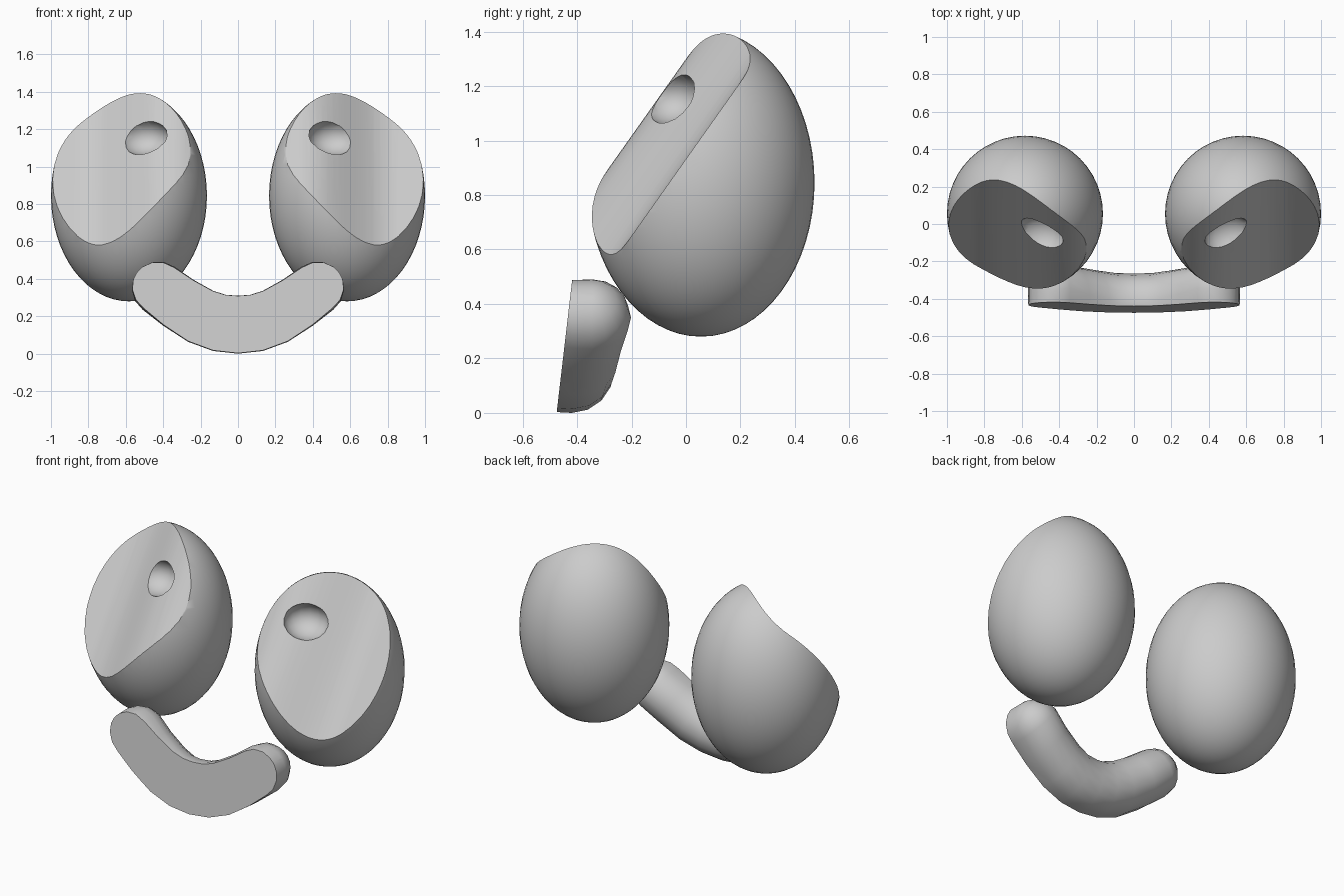
import bpy, bmesh, math
from mathutils import Vector, Matrix

if "Cube" in bpy.data.objects:
    bpy.data.objects.remove(bpy.data.objects["Cube"])

grey = bpy.data.materials.new("plain_grey")
grey.diffuse_color = (0.6, 0.6, 0.6, 1)
grey.use_nodes = True
grey.node_tree.nodes["Principled BSDF"].inputs["Base Color"].default_value = grey.diffuse_color


def make_object(name, bm):
    bmesh.ops.recalc_face_normals(bm, faces=bm.faces)
    mesh = bpy.data.meshes.new(name)
    bm.to_mesh(mesh)
    bm.free()
    mesh.materials.append(grey)
    ob = bpy.data.objects.new(name, mesh)
    bpy.context.collection.objects.link(ob)
    return ob


def ellipsoid(name, center, radii, segments, rings):
    bm = bmesh.new()
    bmesh.ops.create_uvsphere(bm, u_segments=segments, v_segments=rings, radius=1)
    bmesh.ops.transform(bm, verts=bm.verts,
                        matrix=Matrix.Translation(center) @ Matrix.Diagonal((*radii, 1)))
    return make_object(name, bm)


def smooth(ob, degrees):
    bpy.ops.object.select_all(action='DESELECT')
    ob.select_set(True)
    bpy.context.view_layer.objects.active = ob
    bpy.ops.object.shade_smooth_by_angle(angle=math.radians(degrees))


# Eye: an egg sliced by a slanted wavy surface, with a scooped pupil
SLOPE = 0.708


def wave(x):
    x = min(x, 0.85)
    return -0.79 + 0.13 * math.sin(math.pi * (x - 0.6) / 0.5)


def slice_cutter():
    bm = bmesh.new()
    xs = [0.1 + i / 32 for i in range(33)]
    outline = [(x, wave(x)) for x in xs] + [(1.1, -2.5), (0.1, -2.5)]
    face = bm.faces.new([bm.verts.new((x, y, 0)) for x, y in outline])
    top = bmesh.ops.extrude_face_region(bm, geom=[face])["geom"]
    bmesh.ops.translate(bm, verts=[v for v in top if isinstance(v, bmesh.types.BMVert)],
                        vec=(0, 2 * SLOPE, 2))
    return make_object("slice_cutter", bm)


eye = ellipsoid("right_eye", (0.583, 0.055, 0.845), (0.417, 0.417, 0.565), 48, 32)
cutters = [slice_cutter(),
           ellipsoid("pupil_cutter", (0.508, -0.065, 1.16), (0.135, 0.12, 0.1), 16, 10)]
for cutter in cutters:
    cutter.hide_render = True
    mod = eye.modifiers.new("cut", 'BOOLEAN')
    mod.operation = 'DIFFERENCE'
    mod.solver = 'EXACT'
    mod.object = cutter
bpy.context.view_layer.update()
cut_mesh = bpy.data.meshes.new_from_object(
    eye.evaluated_get(bpy.context.evaluated_depsgraph_get()))
eye.modifiers.clear()
eye.data = cut_mesh
for cutter in cutters:
    bpy.data.objects.remove(cutter)

# Mirrored eye
bm = bmesh.new()
bm.from_mesh(cut_mesh)
bmesh.ops.scale(bm, verts=bm.verts, vec=(-1, 1, 1))
bmesh.ops.reverse_faces(bm, faces=bm.faces)
left_eye = make_object("left_eye", bm)
smooth(eye, 30)
smooth(left_eye, 30)

# Mouth: a curved tube with round ends, full towards the front and sliced flat there
half = [((0.0, -0.42, 0.155), 0.155), ((0.1, -0.416, 0.165), 0.154),
        ((0.2, -0.40, 0.2), 0.152), ((0.32, -0.375, 0.273), 0.147),
        ((0.425, -0.345, 0.35), 0.143)]
path = [(Vector((-p[0], p[1], p[2])), r) for p, r in half[:0:-1]]
path += [(Vector(p), r) for p, r in half]

rings = []  # centre, direction, width radius, depth radius
for i, (p, r) in enumerate(path):
    before, after = path[max(i - 1, 0)][0], path[min(i + 1, len(path) - 1)][0]
    rings.append((p, (after - before).normalized(), r, r))


def cap(end, sign):
    p, t, r, _ = end
    flat = Vector((t.x, 0, t.z)).normalized()
    return [(p + flat * (sign * r * math.sin(a)), t, r * math.cos(a), r)
            for a in (math.radians(d) for d in (25, 50, 72, 86))]


rings = cap(rings[0], -1)[::-1] + rings + cap(rings[-1], 1)

SIDES = 16
bm = bmesh.new()
loops = []
for p, t, r, depth in rings:
    u = Vector((0, 1, 0))
    w = t.cross(u).normalized()
    loop = []
    for k in range(SIDES):
        c, s = math.cos(2 * math.pi * k / SIDES), math.sin(2 * math.pi * k / SIDES)
        if c < -0.01:
            offset = u * (1.3 * depth * c) + w * math.copysign(r * abs(s) ** 0.35, s)
        else:
            offset = u * (r * c) + w * (r * s)
        loop.append(bm.verts.new(p + offset))
    loops.append(loop)
for a, b in zip(loops, loops[1:]):
    for k in range(SIDES):
        n = (k + 1) % SIDES
        bm.faces.new((a[k], a[n], b[n], b[k]))
bm.faces.new(loops[0])
bm.faces.new(loops[-1])
cut = bmesh.ops.bisect_plane(bm, geom=bm.verts[:] + bm.edges[:] + bm.faces[:],
                             plane_co=(0, -0.475, 0), plane_no=(0, -1, 0.117),
                             clear_outer=True)["geom_cut"]
bmesh.ops.contextual_create(bm, geom=[e for e in cut if isinstance(e, bmesh.types.BMEdge)])
smooth(make_object("mouth", bm), 40)
